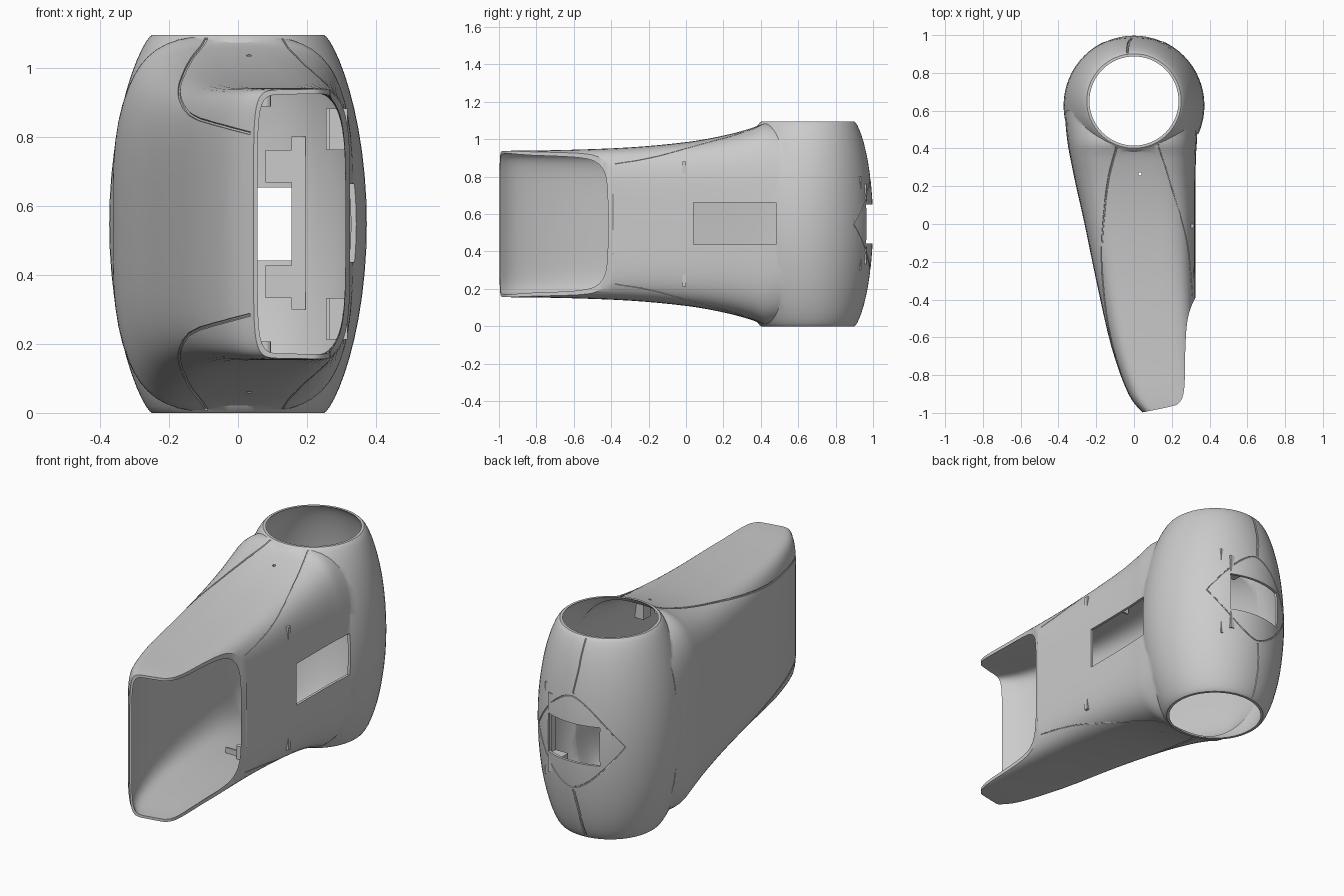
import bpy, bmesh, math
from mathutils import Vector
from mathutils.bvhtree import BVHTree

if "Cube" in bpy.data.objects:
    bpy.data.objects.remove(bpy.data.objects["Cube"])

MID, HALF, WALL, N = 0.547, 0.547, 0.014, 56

# arm stations: y, left x, right x, half height, squareness
STATIONS = [(-1.0, .048, .325, .388, 7), (-.9, -.03, .325, .393, 6.5), (-.65, -.12, .325, .396, 6),
            (-.3, -.2, .325, .41, 5), (0, -.262, .325, .438, 4.5), (.2, -.307, .326, .473, 4),
            (.35, -.338, .328, .513, 3.8), (.43, -.352, .333, .545, 3.5), (.52, -.362, .338, .537, 3.3),
            (.6, -.365, .345, .52, 3.2)]


def smooth_path(pts, steps):
    """Catmull-Rom through tuples of any size"""
    out = []
    for i in range(len(pts) - 1):
        a, b, c, d = (pts[max(i - 1, 0)], pts[i], pts[i + 1], pts[min(i + 2, len(pts) - 1)])
        for k in range(steps):
            t = k / steps
            out.append(tuple(.5 * (2 * q + (r - p) * t + (2 * p - 5 * q + 4 * r - s) * t * t
                                   + (3 * q - p - 3 * r + s) * t ** 3) for p, q, r, s in zip(a, b, c, d)))
    return out + [tuple(pts[-1])]


def mesh_object(name, bm):
    bmesh.ops.recalc_face_normals(bm, faces=bm.faces)
    me = bpy.data.meshes.new(name)
    bm.to_mesh(me)
    bm.free()
    ob = bpy.data.objects.new(name, me)
    bpy.context.collection.objects.link(ob)
    return ob


def loft(name, rings):
    bm = bmesh.new()
    vs = [[bm.verts.new(p) for p in ring] for ring in rings]
    for a, b in zip(vs, vs[1:]):
        for i in range(len(a)):
            j = (i + 1) % len(a)
            bm.faces.new((a[i], a[j], b[j], b[i]))
    bm.faces.new(vs[0])
    bm.faces.new(vs[-1])
    return mesh_object(name, bm)


def box(name, x, y, z):
    return loft(name, [[(x[0], y[0], h), (x[1], y[0], h), (x[1], y[1], h), (x[0], y[1], h)] for h in z])


def rod(name, x, y, z, r):
    return loft(name, [[(x + r * math.cos(i * math.pi / 6), y + r * math.sin(i * math.pi / 6), h)
                        for i in range(12)] for h in z])


def boolean(target, tool, op='DIFFERENCE'):
    m = target.modifiers.new(op, 'BOOLEAN')
    m.operation, m.object, m.solver = op, tool, 'EXACT'
    bpy.context.view_layer.objects.active = target
    bpy.ops.object.modifier_apply(modifier=m.name)
    bpy.data.objects.remove(tool, do_unlink=True)


def power(v, e):
    return math.copysign(abs(v) ** e, v)


def arm_solid(name, inset):
    path = smooth_path(STATIONS, 4)
    if inset:
        path.insert(0, (-1.06, .09, .325, .388, 7))
    rings = []
    for y, l, r, h, n in path:
        c, w, h = (l + r) / 2, (r - l) / 2 - inset, h - inset
        rings.append([(c + w * power(math.cos(a), 2 / n), y, MID + h * power(math.sin(a), 2 / n))
                      for a in (2 * math.pi * (i + .5) / N for i in range(N))])
    return loft(name, rings)


def head_solid(name, inset):
    levels = [math.sin(math.pi / 2 * k / 12) for k in range(-12, 13)]
    rings = []
    ends = [(-1.05, -1)] * bool(inset) + [(f, f) for f in levels] + [(1.05, 1)] * bool(inset)
    for zf, f in ends:
        r = .25 + .123 * max(0, 1 - f * f) ** .75 - inset
        cy = .627 + .024 * f * f
        rings.append([(r * math.cos(2 * math.pi * i / 64), cy + r * math.sin(2 * math.pi * i / 64),
                       MID + HALF * zf) for i in range(64)])
    return loft(name, rings)


# hollow housing: barrel head joined to tapering arm
shell = head_solid("arm_housing", 0)
boolean(shell, arm_solid("arm_outer", 0), 'UNION')
skin = bmesh.new()
skin.from_mesh(shell.data)
surface = BVHTree.FromBMesh(skin)
skin.free()
cavity = head_solid("cavity", WALL)
boolean(cavity, arm_solid("arm_inner", WALL), 'UNION')
boolean(shell, cavity)

# curved open end of the arm
edge = smooth_path([(.36, -.36), (.322, -.395), (.285, -.5), (.272, -.65), (.266, -.87), (.24, -.945),
                    (.19, -.967), (.05, -.996), (.0, -1.006)], 4)
outline = edge + [(0, -1.2), (.6, -1.2), (.6, -.36)]
boolean(shell, loft("end_cutter", [[(x, y, z) for x, y in outline] for z in (-.1, 1.2)]))

# side window, rear slot and screw holes
boolean(shell, box("window_cutter", (.25, .5), (.04, .48), (.437, .663)))
boolean(shell, box("slot_cutter", (-.155, .155), (.85, 1.1), (.442, .652)))
boolean(shell, rod("screw_cutter", .032, .265, (-.1, 1.2), .008))


def groove(points, r, cyclic=False):
    """Cut a fine panel line along the skin"""
    cu = bpy.data.curves.new("groove", 'CURVE')
    cu.dimensions, cu.bevel_depth, cu.bevel_resolution, cu.use_fill_caps = '3D', r, 1, True
    sp = cu.splines.new('POLY')
    sp.points.add(len(points) - 1)
    for p, co in zip(sp.points, points):
        p.co = (*surface.find_nearest(Vector(co))[0], 1)
    sp.use_cyclic_u = cyclic
    ob = bpy.data.objects.new("groove", cu)
    bpy.context.collection.objects.link(ob)
    bpy.ops.object.select_all(action='DESELECT')
    ob.select_set(True)
    bpy.context.view_layer.objects.active = ob
    bpy.ops.object.convert(target='MESH')
    boolean(shell, bpy.context.view_layer.objects.active)


# panel lines on top and bottom
left_line = [(-.09, .415, 1.08), (-.14, .2, 1.0), (-.165, -.2, .92), (-.12, -.5, .86), (-.03, -.85, .83),
             (.04, -.98, .81)]
right_line = [(.12, .44, 1.07), (.18, .25, 1.01), (.25, 0, .94), (.3, -.2, .9), (.32, -.38, .87)]
seam = [(-.035, .905, 1.085), (-.035, .97, 1.0), (-.025, .99, .9), (-.01, 1, .81)]
for line, r in ((left_line, .005), (right_line, .0025), (seam, .006)):
    for s in (1, -1):
        groove([(x, y, MID + s * (z - MID)) for x, y, z in smooth_path(line, 5)], r)

# eye-shaped rear panel outline
xs = [-.26 + .52 * i / 20 for i in range(21)]
eye = [(x, .25 * (1 - (abs(x) / .26) ** 1.7)) for x in xs]
eye += [(x, -z) for x, z in reversed(eye[1:-1])]
groove([(x, .627 + math.sqrt(.373 ** 2 - x * x), MID + z) for x, z in eye], .004, True)

# internal fittings, mirrored top and bottom
parts = [shell]
for s, side in ((1, "upper"), (-1, "lower")):
    def zz(a, b):
        return sorted((MID + s * a, MID + s * b))
    parts += [box(side + "_slot_block", (.08, .155), (.9, .965), zz(.12, .215)),
              box(side + "_side_bracket", (.255, .317), (-.02, 0), zz(.215, .335)),
              box(side + "_bracket_lip", (.255, .265), (-.06, 0), zz(.215, .335)),
              rod(side + "_rear_peg", .06, .16, zz(.37, .458), .016),
              rod(side + "_front_peg", .08, -.1, zz(.34, .42), .016),
              box(side + "_rear_rib", (-.04, .17), (.18, .19), zz(.415, .46)),
              box(side + "_front_rib", (-.02, .18), (-.08, -.07), zz(.385, .422))]
parts.append(box("slot_post", (.155, .195), (.9, .935), (.3, .8)))

for ob in parts:
    bpy.ops.object.select_all(action='DESELECT')
    ob.select_set(True)
    bpy.context.view_layer.objects.active = ob
    bpy.ops.object.shade_smooth_by_angle(angle=math.radians(30))
